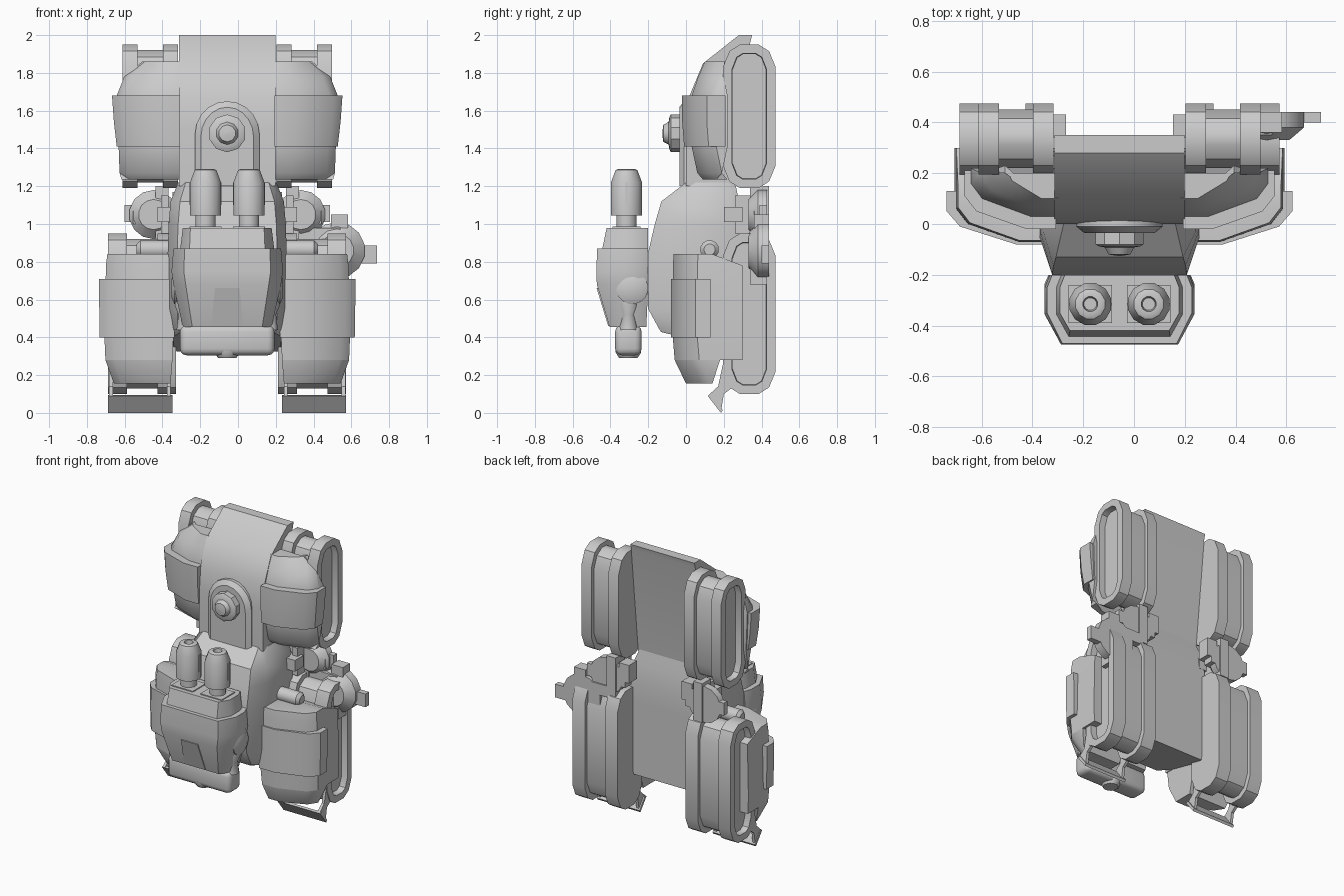
import bpy, bmesh, math
from mathutils import Vector, Matrix

cube = bpy.data.objects.get("Cube")
if cube:
    bpy.data.objects.remove(cube, do_unlink=True)

CX = -0.057          # symmetry plane of the main assembly
SIDES = (("left", 1), ("right", -1))
parts = []

grey = bpy.data.materials.new("plain_grey")
grey.use_nodes = True
grey.diffuse_color = (0.6, 0.6, 0.6, 1)
grey.node_tree.nodes["Principled BSDF"].inputs["Base Color"].default_value = (0.6, 0.6, 0.6, 1)


def finish(name, bm, side=1):
    """Place a part built around x = 0, optionally mirrored."""
    for v in bm.verts:
        v.co.x = CX + side * v.co.x
    bmesh.ops.recalc_face_normals(bm, faces=bm.faces)
    mesh = bpy.data.meshes.new(name)
    bm.to_mesh(mesh)
    bm.free()
    mesh.materials.append(grey)
    ob = bpy.data.objects.new(name, mesh)
    bpy.context.collection.objects.link(ob)
    parts.append(ob)
    return ob


def loft_mesh(rings):
    bm = bmesh.new()
    rows = [[bm.verts.new(p) for p in ring] for ring in rings]
    n = len(rows[0])
    for a, b in zip(rows, rows[1:]):
        for i in range(n):
            j = (i + 1) % n
            bm.faces.new((a[i], a[j], b[j], b[i]))
    bm.faces.new(rows[0])
    bm.faces.new(rows[-1])
    return bm


def loft(name, rings, side=1):
    return finish(name, loft_mesh(rings), side)


def prism(name, yz, x0, x1, side=1):
    return loft(name, [[(x, y, z) for y, z in yz] for x in (x0, x1)], side)


def box(name, x, y, z, side=1):
    return prism(name, [(y[0], z[0]), (y[1], z[0]), (y[1], z[1]), (y[0], z[1])], x[0], x[1], side)


def lathe(name, centre, axis, steps, sides=16, side=1):
    """Stack of (offset, radius) rings along an axis."""
    rot = Vector((0, 0, 1)).rotation_difference(Vector(axis)).to_matrix()
    rings = []
    for off, r in steps:
        ring = []
        for i in range(sides):
            a = math.tau * (i + 0.5) / sides
            ring.append(Vector(centre) + rot @ Vector((r * math.cos(a), r * math.sin(a), off)))
        rings.append(ring)
    return loft(name, rings, side)


def hull_ring(z, hw, yf, yb, c, d):
    """Symmetric plan section with chamfered front corners."""
    half = [(hw - c, yf), (hw, yf + d), (hw, yb - 0.05), (hw - 0.02, yb)]
    return [(x, y, z) for x, y in half] + [(-x, y, z) for x, y in reversed(half)]


def pod_ring(z, xi, xo, yf, yb):
    """Side pod section: flat front, swept outer corner."""
    w = xo - xi
    pts = [(xi, yf), (xi + 0.32 * w, yf), (xi + 0.87 * w, yf + 0.07), (xo, yf + 0.13),
           (xo, yb), (xi, yb)]
    return [(x, y, z) for x, y in pts]


def stadium(cy, cz, hy, hz):
    """Rounded-end loop outline in the side plane."""
    out = []
    for sy, sz, flip in ((1, 1, 0), (-1, 1, 1), (-1, -1, 0), (1, -1, 1)):
        corner = [(hy, hz - 0.12), (hy - 0.035, hz - 0.035), (hy - 0.09, hz)]
        for y, z in (reversed(corner) if flip else corner):
            out.append((cy + sy * y, cz + sz * z))
    return out


def loop_unit(name, x0, x1, flange, z0, z1, side):
    """Two flanges, a recessed drum and a slotted outer face."""
    cy, cz, hy, hz = 0.335, (z0 + z1) / 2, 0.14, (z1 - z0) / 2
    prism(name + "_drum", stadium(cy, cz, hy - 0.025, hz - 0.03), x0 + 0.01, x1 - 0.06, side)
    prism(name + "_inner_flange", stadium(cy, cz, hy, hz), x0, x0 + flange, side)
    bm = loft_mesh([[(x, y, z) for y, z in stadium(cy, cz, hy, hz)] for x in (x1 - flange, x1)])
    bmesh.ops.recalc_face_normals(bm, faces=bm.faces)
    cap = max(bm.faces, key=lambda f: f.calc_center_median().x)
    bmesh.ops.inset_region(bm, faces=[cap], thickness=0.05, depth=0)
    bmesh.ops.inset_region(bm, faces=[cap], thickness=0.003, depth=-0.045)
    finish(name + "_outer_flange", bm, side)


# Central spine: upper slab and lower hull
prism("upper_slab", [(0.28, 2.0), (0.35, 2.0), (0.34, 1.96), (0.26, 1.2), (0.0, 1.2),
                     (0.0, 1.5), (0.015, 1.67), (0.09, 1.85)], -0.255, 0.255)
hull = [hull_ring(1.22, 0.26, 0.0, 0.26, 0.04, 0.06), hull_ring(1.12, 0.3, -0.13, 0.28, 0.05, 0.1),
        hull_ring(1.0, 0.31, -0.165, 0.3, 0.05, 0.13), hull_ring(0.85, 0.315, -0.2, 0.3, 0.05, 0.15),
        hull_ring(0.55, 0.315, -0.2, 0.3, 0.05, 0.15), hull_ring(0.44, 0.3, -0.14, 0.3, 0.04, 0.1)]
base = [(x, y, 0.43 - 0.24 * (y + 0.14)) for x, y, z in hull_ring(0, 0.285, -0.13, 0.3, 0.04, 0.1)]
loft("lower_hull", hull + [base])

# Arched boss on the slab
arch = [(-0.17, 1.2), (0.17, 1.2)] + [
    (0.17 * math.cos(math.pi * i / 10), 1.48 + 0.17 * math.sin(math.pi * i / 10)) for i in range(11)]
loft("boss_arch", [[(x * k, y, 1.2 + (z - 1.2) * (0.93 if k < 1 else 1)) for x, z in arch]
                   for y, k in ((0.03, 1), (-0.01, 1), (-0.035, 0.82))])
lathe("boss_knob", (0, 0, 1.48), (0, -1, 0),
      [(0.0, 0.1), (0.08, 0.1), (0.088, 0.085), (0.092, 0.06), (0.12, 0.045), (0.125, 0.01)], 10)

# Front container with lip, roll and panel
loft("front_container", [
    hull_ring(0.455, 0.235, -0.405, -0.21, 0.05, 0.06), hull_ring(0.68, 0.285, -0.472, -0.2, 0.065, 0.1),
    hull_ring(0.75, 0.295, -0.475, -0.2, 0.065, 0.12), hull_ring(0.87, 0.285, -0.47, -0.2, 0.06, 0.12)])
loft("container_lip", [hull_ring(0.86, 0.25, -0.445, -0.2, 0.05, 0.09),
                       hull_ring(0.98, 0.235, -0.42, -0.2, 0.04, 0.07)])
loft("container_panel", [[(-w, y, z), (w, y, z), (w, y + 0.03, z), (-w, y + 0.03, z)]
                         for w, y, z in ((0.085, -0.412, 0.46), (0.065, -0.473, 0.66))])
roll = bmesh.new()
bmesh.ops.create_cube(roll, size=1, matrix=Matrix.Translation((0, -0.305, 0.385)) @
                      Matrix.Diagonal((0.5, 0.14, 0.16, 1)))
bmesh.ops.bevel(roll, geom=roll.edges[:], offset=0.035, segments=3, profile=0.5, affect='EDGES')
finish("container_roll", roll)
lathe("roll_underside", (0, -0.305, 0.29), (0, 0, 1), [(0, 0.05), (0.03, 0.07), (0.06, 0.07)], 12)

for label, s in SIDES:
    lathe(label + "_container_cap", (0.2, -0.285, 0.66), (1, 0, 0), [(0, 0.085), (0.08, 0.085), (0.095, 0.05)], 16, s)
    lathe(label + "_container_hose", (0.22, -0.305, 0.44), (0, 0, 1),
          [(0, 0.05), (0.08, 0.04), (0.13, 0.06), (0.18, 0.05)], 12, s)

    # Canisters standing in the container, each with a ribbed tip
    lathe(label + "_canister", (0.115, -0.315, 0.97), (0, 0, 1),
          [(0, 0.055), (0.075, 0.055), (0.075, 0.085), (0.25, 0.085), (0.315, 0.06), (0.32, 0.05),
           (0.32, 0.03), (0.28, 0.025)], 12, s)
    box(label + "_canister_base", (0.03, 0.2), (-0.39, -0.24), (0.975, 0.987), s)
    box(label + "_canister_rib", (0.03, 0.2), (-0.32, -0.31), (1.1, 1.22), s)

    # Looped units behind the pods
    loop_unit(label + "_upper_loop", 0.26, 0.555, 0.08, 1.19, 1.95, s)
    loop_unit(label + "_lower_loop", 0.27, 0.63, 0.1, 0.1, 0.95, s)

    # Upper pod with its wrapped plate
    loft(label + "_upper_pod", [
        pod_ring(1.235, 0.24, 0.56, 0.09, 0.16), pod_ring(1.27, 0.24, 0.57, 0.06, 0.19),
        pod_ring(1.41, 0.24, 0.575, 0.03, 0.22), pod_ring(1.68, 0.24, 0.585, 0.03, 0.22),
        pod_ring(1.78, 0.24, 0.545, 0.065, 0.2), pod_ring(1.86, 0.24, 0.45, 0.1, 0.2)], s)
    loft(label + "_upper_plate", [
        pod_ring(1.41, 0.25, 0.585, -0.01, 0.21), pod_ring(1.54, 0.25, 0.6, -0.02, 0.21),
        pod_ring(1.68, 0.25, 0.61, -0.02, 0.21)], s)

    # Lower pod with its wrapped plate; the rear edge laps over the loop
    loft(label + "_lower_pod", [
        pod_ring(0.155, 0.3, 0.6, 0.0, 0.14), pod_ring(0.28, 0.29, 0.645, -0.06, 0.18),
        pod_ring(0.281, 0.29, 0.645, -0.06, 0.3), pod_ring(0.4, 0.285, 0.65, -0.07, 0.3),
        pod_ring(0.78, 0.28, 0.642, -0.07, 0.3), pod_ring(0.84, 0.28, 0.635, -0.065, 0.14)], s)
    loft(label + "_lower_plate", [
        pod_ring(0.4, 0.28, 0.675, -0.08, 0.13), pod_ring(0.71, 0.28, 0.68, -0.08, 0.13)], s)
    lathe(label + "_pod_pipe", (0.26, 0.125, 0.865), (1, 0, 0), [(0, 0.05), (0.2, 0.05), (0.22, 0.03)], 12, s)

    # Foot bracket: two triangular struts and a cross plate
    for tag, x in (("outer", 0.605), ("inner", 0.3)):
        prism(f"{label}_{tag}_foot_strut", [(0.2, 0.28), (0.17, 0.14), (0.115, 0.09), (0.185, 0.005),
                                            (0.2, 0.1), (0.24, 0.13)], x, x + 0.02, s)
    prism(label + "_foot_plate", [(0.115, 0.09), (0.185, 0.0), (0.195, 0.015), (0.135, 0.095)], 0.29, 0.63, s)

    # Hinge cluster between the loops
    lathe(label + "_hinge_disc", (0.39, 0.33, 1.05), (0, 1, 0),
          [(0, 0.08), (0.05, 0.13), (0.1, 0.13)], 14, s)
    box(label + "_hinge_nub", (0.5, 0.545), (0.39, 0.43), (1.01, 1.1), s)
    for i, (x, y, z) in enumerate((
            ((0.25, 0.37), (0.2, 0.3), (1.01, 1.09)), ((0.31, 0.35), (0.26, 0.34), (0.95, 1.15)),
            ((0.21, 0.29), (0.34, 0.43), (1.04, 1.17)), ((0.31, 0.38), (0.34, 0.44), (0.92, 1.2)),
            ((0.24, 0.5), (0.36, 0.43), (1.0, 1.07)))):
        box(f"{label}_hinge_block_{i + 1}", x, y, z, s)

# Swung-out latch, on the left only
lathe("latch_disc", (0.58, 0.33, 0.86), (0, 1, 0), [(0, 0.09), (0.05, 0.15), (0.11, 0.15)], 14)
box("latch_nub", (0.7, 0.792), (0.4, 0.44), (0.79, 0.885))
box("latch_arm", (0.35, 0.6), (0.35, 0.44), (0.9, 0.98))
box("latch_tab", (0.55, 0.64), (0.36, 0.44), (0.98, 1.05))
box("latch_foot", (0.52, 0.62), (0.34, 0.43), (0.68, 0.78))

# Soft faces with crisp edges
bpy.ops.object.select_all(action='DESELECT')
for ob in parts:
    ob.select_set(True)
bpy.context.view_layer.objects.active = parts[0]
bpy.ops.object.shade_smooth_by_angle(angle=math.radians(35))
